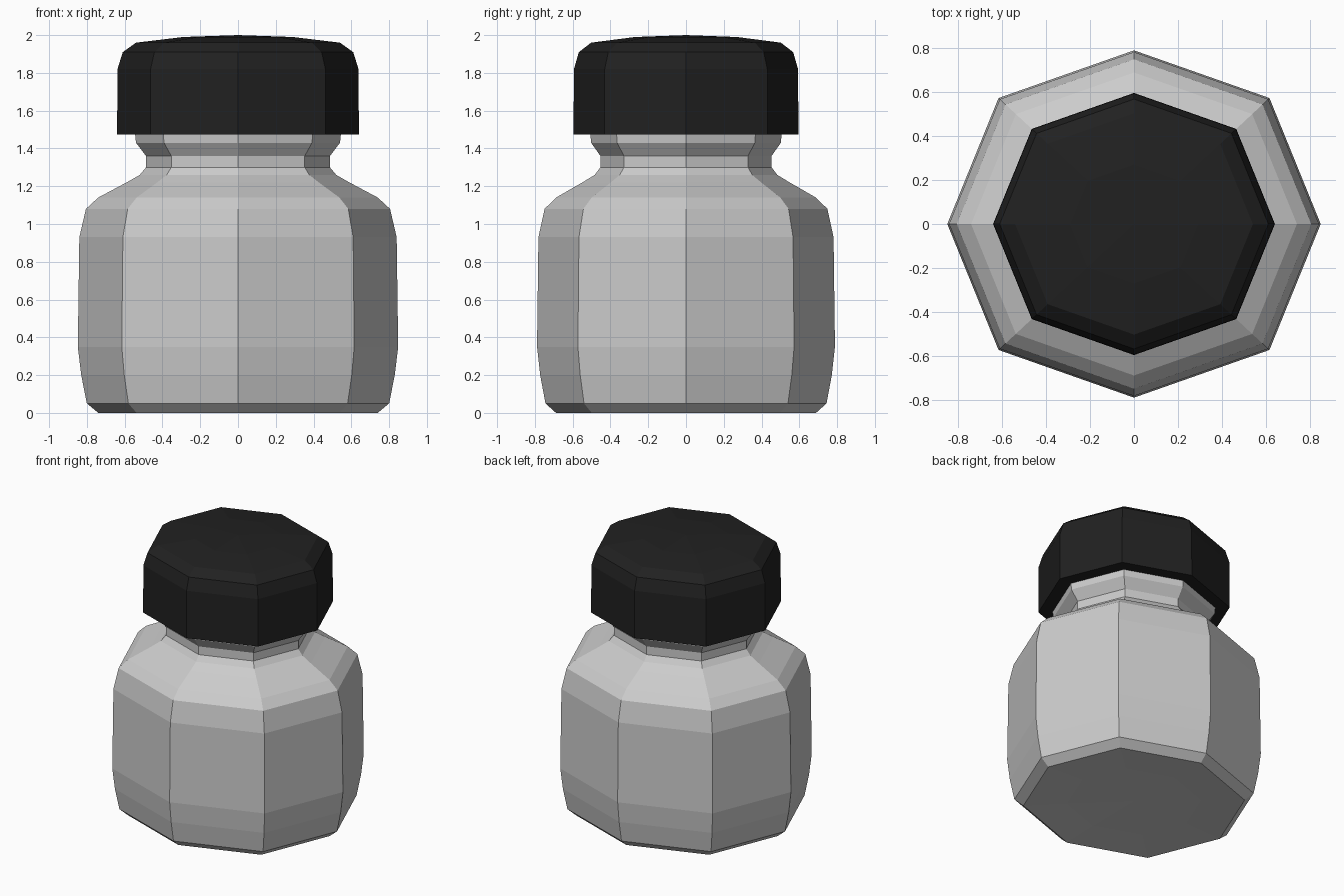
import bpy, bmesh, math

if "Cube" in bpy.data.objects:
    bpy.data.objects.remove(bpy.data.objects["Cube"])

SIDES = 8
Y_RATIO = 0.93   # the jar is slightly narrower front to back
DIAG = 1.026     # diagonal corners sit slightly outside the ellipse


def lathe(name, profile):
    """Eight-sided turned solid from (radius, z) points; radius 0 makes a pole."""
    bm = bmesh.new()
    rings = []
    for r, z in profile:
        if r == 0:
            rings.append([bm.verts.new((0, 0, z))] * SIDES)
            continue
        ring = []
        for i in range(SIDES):
            a = 2 * math.pi * i / SIDES
            k = r * (DIAG if i % 2 else 1)
            ring.append(bm.verts.new((k * math.cos(a), k * math.sin(a) * Y_RATIO, z)))
        rings.append(ring)
    for low, high in zip(rings, rings[1:]):
        for i in range(SIDES):
            j = (i + 1) % SIDES
            corners = list(dict.fromkeys((low[i], low[j], high[j], high[i])))
            bm.faces.new(corners)
    bmesh.ops.recalc_face_normals(bm, faces=bm.faces)
    mesh = bpy.data.meshes.new(name)
    bm.to_mesh(mesh)
    bm.free()
    obj = bpy.data.objects.new(name, mesh)
    bpy.context.collection.objects.link(obj)
    return obj


# Jar body with shoulder and pinched neck
lathe("jar_body", [
    (0, 0.015), (0.45, 0.01), (0.74, 0), (0.80, 0.05), (0.83, 0.20),
    (0.848, 0.35), (0.84, 0.93), (0.805, 1.08), (0.74, 1.14), (0.59, 1.22),
    (0.52, 1.26), (0.487, 1.30), (0.487, 1.36), (0.54, 1.43), (0.545, 1.48),
    (0, 1.48)])

# Black cap with rounded top edge
cap = lathe("cap", [
    (0, 1.475), (0.64, 1.475), (0.638, 1.82), (0.61, 1.91), (0.54, 1.96),
    (0.29, 1.99), (0, 2.0)])
black = bpy.data.materials.new("black_plastic")
black.diffuse_color = (0.015, 0.015, 0.015, 1)
black.use_nodes = True
black.node_tree.nodes["Principled BSDF"].inputs["Base Color"].default_value = black.diffuse_color
cap.data.materials.append(black)
